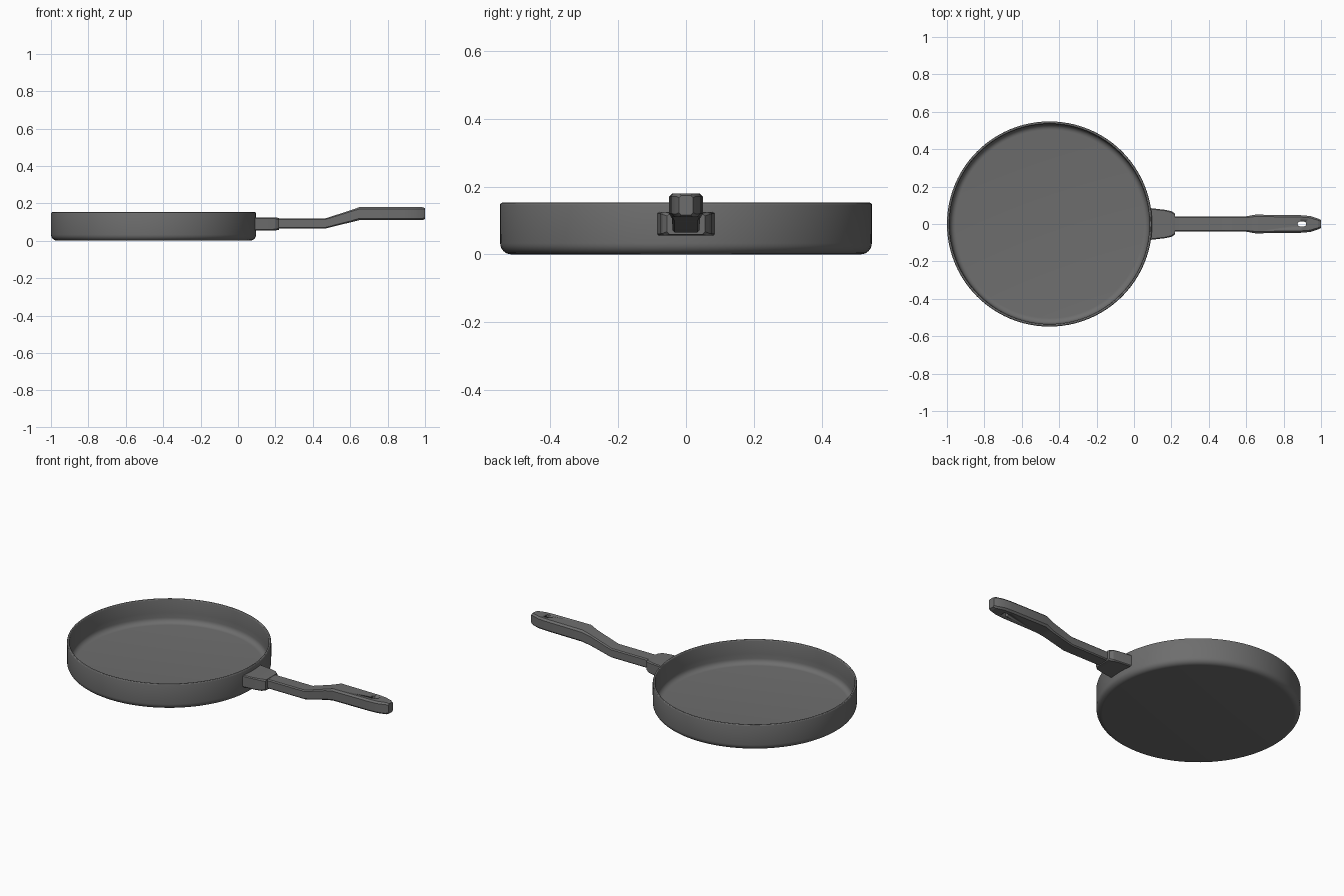
import bpy, bmesh, math

if "Cube" in bpy.data.objects:
    bpy.data.objects.remove(bpy.data.objects["Cube"])

PAN_X, SEG = -0.4515, 96
DARK = bpy.data.materials.new("dark_metal")
DARK.diffuse_color = (0.155, 0.155, 0.155, 1)
DARK.use_nodes = True
DARK.node_tree.nodes["Principled BSDF"].inputs["Base Color"].default_value = DARK.diffuse_color


def make_object(name, bm, angle=30):
    bmesh.ops.recalc_face_normals(bm, faces=bm.faces)
    mesh = bpy.data.meshes.new(name)
    bm.to_mesh(mesh)
    bm.free()
    mesh.materials.append(DARK)
    ob = bpy.data.objects.new(name, mesh)
    bpy.context.collection.objects.link(ob)
    bpy.ops.object.select_all(action='DESELECT')
    ob.select_set(True)
    bpy.context.view_layer.objects.active = ob
    bpy.ops.object.shade_smooth_by_angle(angle=math.radians(angle))
    return ob


def arc(cx, cz, r, a0, a1, n=6):
    angles = [math.radians(a0 + (a1 - a0) * i / n) for i in range(n + 1)]
    return [(cx + r * math.cos(a), cz + r * math.sin(a)) for a in angles]


def lathe(name, profile):
    bm = bmesh.new()
    vs = [bm.verts.new((r, 0, z)) for r, z in profile]
    es = [bm.edges.new(p) for p in zip(vs, vs[1:])]
    bmesh.ops.spin(bm, geom=vs + es, cent=(0, 0, 0), axis=(0, 0, 1),
                   angle=math.tau, steps=SEG)
    bmesh.ops.remove_doubles(bm, verts=bm.verts, dist=1e-5)
    return make_object(name, bm)


def loft(name, sections):
    """Chamfered rectangles (x, half width, z low, z high, chamfer) joined along x."""
    bm = bmesh.new()
    rings = []
    for x, w, lo, hi, c in sections:
        pts = [(-w + c, lo), (w - c, lo), (w, lo + c), (w, hi - c),
               (w - c, hi), (-w + c, hi), (-w, hi - c), (-w, lo + c)]
        rings.append([bm.verts.new((x, y, z)) for y, z in pts])
    for a, b in zip(rings, rings[1:]):
        for i in range(8):
            j = (i + 1) % 8
            bm.faces.new((a[i], a[j], b[j], b[i]))
    bm.faces.new(rings[0])
    bm.faces.new(rings[-1])
    return make_object(name, bm, 20)


# Pan: one closed profile, outside then inside
profile = ([(0, 0)] + arc(0.515, 0.033, 0.033, -90, 0)
           + [(0.5485, 0.07)] + arc(0.5415, 0.1455, 0.007, 0, 180)
           + [(0.534, 0.07)] + arc(0.503, 0.043, 0.030, 0, -90) + [(0, 0.013)])
pan = lathe("pan_body", profile)
pan.location.x = PAN_X

# Bracket between pan wall and handle
loft("handle_bracket", [
    (0.086, 0.085, 0.055, 0.125, 0.005),
    (0.165, 0.076, 0.055, 0.125, 0.005),
    (0.200, 0.069, 0.055, 0.125, 0.007),
    (0.220, 0.056, 0.059, 0.121, 0.008)])

# Handle: straight rod, rising bend, thicker grip with tapered tip
handle = loft("handle", [
    (0.210, 0.040, 0.065, 0.119, 0.006),
    (0.465, 0.040, 0.065, 0.119, 0.006),
    (0.600, 0.041, 0.098, 0.162, 0.007),
    (0.650, 0.050, 0.110, 0.180, 0.010),
    (0.890, 0.047, 0.110, 0.180, 0.010),
    (0.940, 0.043, 0.110, 0.180, 0.010),
    (0.985, 0.029, 0.110, 0.180, 0.009),
    (1.000, 0.021, 0.116, 0.174, 0.007)])

# Hanging slot cut through the grip
bm = bmesh.new()
outline = arc(0.908, 0, 0.013, -90, 90) + arc(0.888, 0, 0.013, 90, 270)
face = bm.faces.new([bm.verts.new((x, y, 0.05)) for x, y in outline])
ext = bmesh.ops.extrude_face_region(bm, geom=[face])["geom"]
bmesh.ops.translate(bm, vec=(0, 0, 0.2),
                    verts=[g for g in ext if isinstance(g, bmesh.types.BMVert)])
cutter = make_object("slot_cutter", bm)
cutter.hide_render = True
cutter.hide_set(True)
cut = handle.modifiers.new("slot", 'BOOLEAN')
cut.operation = 'DIFFERENCE'
cut.solver = 'EXACT'
cut.object = cutter
